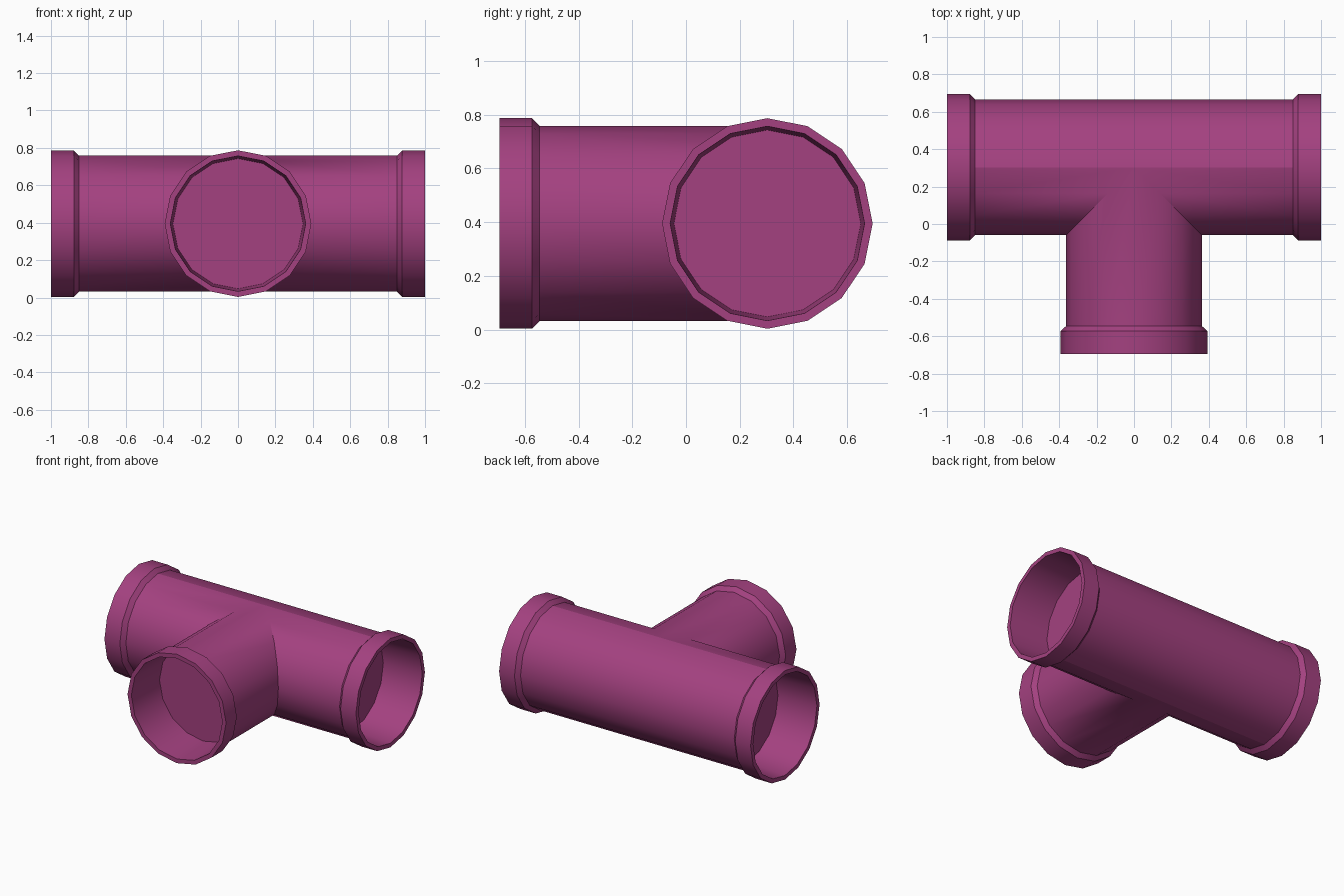
import bpy
import bmesh
from math import cos, sin, pi, radians
from mathutils import Matrix, Vector

if "Cube" in bpy.data.objects:
    bpy.data.objects.remove(bpy.data.objects["Cube"], do_unlink=True)

SIDES = 16
PIPE_R, RIM_R = 0.363, 0.392
AXIS_Y, AXIS_Z = 0.303, 0.395    # where the two pipe axes cross
COLLAR = 0.15                    # collar length including its chamfer

plastic = bpy.data.materials.new("magenta plastic")
plastic.use_nodes = True
colour = (0.37, 0.053, 0.216, 1)
plastic.diffuse_color = colour
plastic.node_tree.nodes["Principled BSDF"].inputs["Base Color"].default_value = colour
plastic.node_tree.nodes["Principled BSDF"].inputs["Roughness"].default_value = 0.6


def finish(bm, name):
    bmesh.ops.remove_doubles(bm, verts=bm.verts, dist=0.0005)
    bmesh.ops.recalc_face_normals(bm, faces=bm.faces)
    mesh = bpy.data.meshes.new(name)
    bm.to_mesh(mesh)
    bm.free()
    mesh.materials.append(plastic)
    obj = bpy.data.objects.new(name, mesh)
    bpy.context.collection.objects.link(obj)
    obj.location = (0, AXIS_Y, AXIS_Z)
    bpy.ops.object.select_all(action="DESELECT")
    obj.select_set(True)
    bpy.context.view_layer.objects.active = obj
    bpy.ops.object.shade_smooth_by_angle(angle=radians(30))
    return obj


def strip(bm, a0, a1, b1, b0):
    # one flat facet; corners that coincide are dropped
    pts = []
    for p in (a0, a1, b1, b0):
        if all((Vector(p) - Vector(q)).length > 0.001 for q in pts):
            pts.append(p)
    bm.faces.new([bm.verts.new(p) for p in pts])


# Tee body: straight run and front branch sharing a mitred seam
RUN_END = 1 - COLLAR
BRANCH_END = -(AXIS_Y + 0.695 - COLLAR)
bm = bmesh.new()
ring = [(PIPE_R * sin(2 * pi * i / SIDES), PIPE_R * cos(2 * pi * i / SIDES))
        for i in range(SIDES + 1)]
for (u0, z0), (u1, z1) in zip(ring, ring[1:]):
    if u0 + u1 > 0:      # back of the run
        strip(bm, (-RUN_END, u0, z0), (RUN_END, u0, z0),
              (RUN_END, u1, z1), (-RUN_END, u1, z1))
    else:                # front of the run, cut away around the branch
        for s in (-1, 1):
            strip(bm, (s * RUN_END, u0, z0), (-s * u0, u0, z0),
                  (-s * u1, u1, z1), (s * RUN_END, u1, z1))
    # branch facet
    strip(bm, (u0, BRANCH_END, z0), (u0, -abs(u0), z0),
          (u1, -abs(u1), z1), (u1, BRANCH_END, z1))
finish(bm, "tee_body")


# Collars: lathed profile (distance along axis from mouth, radius), closed inside
PROFILE = [(COLLAR, PIPE_R), (0.122, RIM_R), (0, RIM_R), (0, 0.362), (0.3, 0.348)]


def collar(name, length, turn):
    bm = bmesh.new()
    rings = [[bm.verts.new((length - d, r * sin(2 * pi * i / SIDES), r * cos(2 * pi * i / SIDES)))
              for i in range(SIDES)] for d, r in PROFILE]
    for a, b in zip(rings, rings[1:]):
        for i in range(SIDES):
            j = (i + 1) % SIDES
            bm.faces.new((a[i], a[j], b[j], b[i]))
    bm.faces.new(rings[-1])      # inner stop wall
    bmesh.ops.transform(bm, matrix=Matrix.Rotation(turn, 4, "Z"), verts=bm.verts)
    return finish(bm, name)


collar("left_collar", 1, 0)
collar("right_collar", 1, pi)
collar("front_collar", AXIS_Y + 0.695, -pi / 2)
